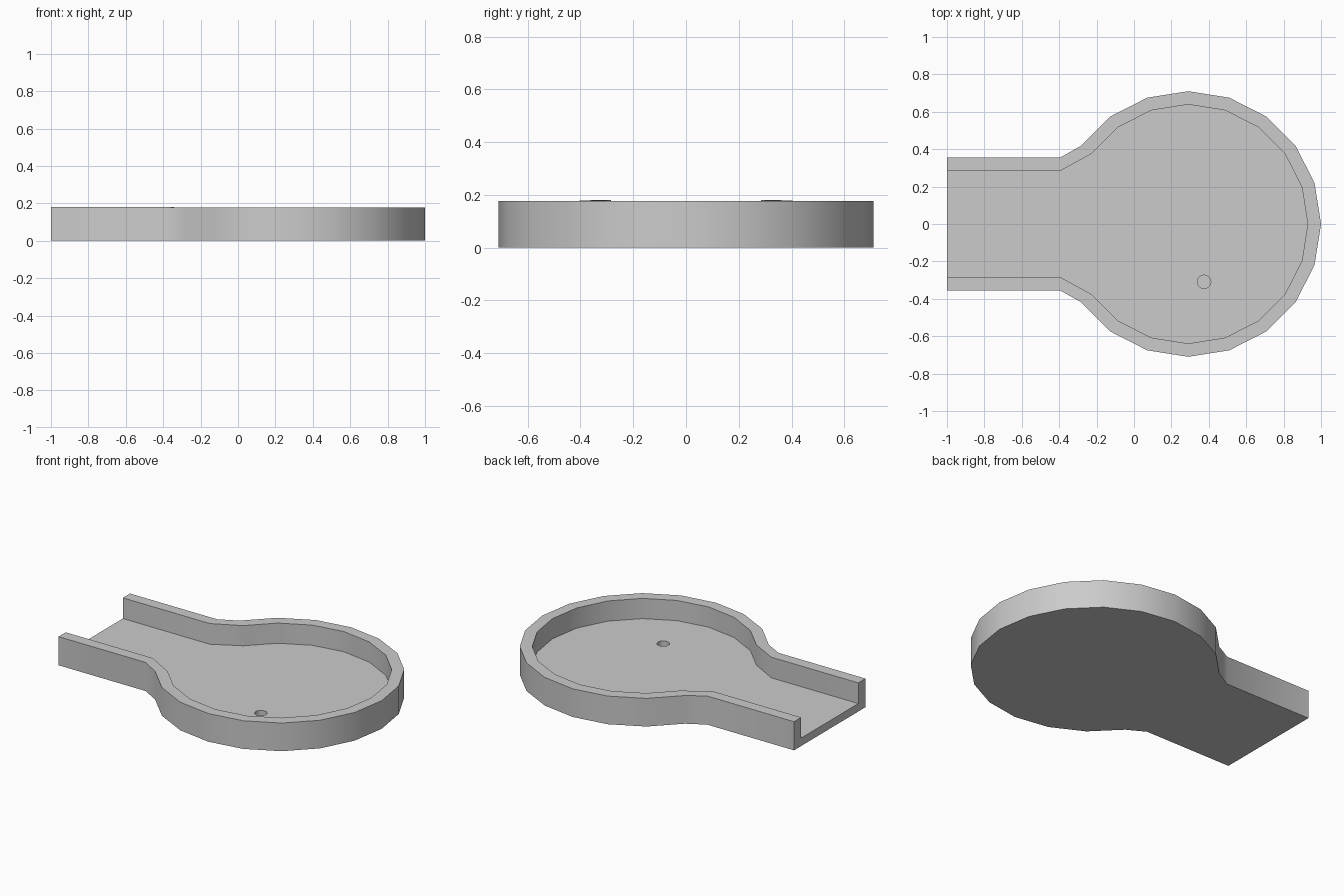
import bpy, bmesh, math

if "Cube" in bpy.data.objects:
    bpy.data.objects.remove(bpy.data.objects["Cube"])

CX = 0.29          # centre of the round basin
RIM_Z, CHANNEL_Z, FLOOR_Z = 0.177, 0.18, 0.05


def outline(radius, half_width):
    """Open keyhole outline: channel, round the 20-sided basin, back along the channel."""
    pts = [(-1, -half_width, CHANNEL_Z), (-0.395, -half_width, CHANNEL_Z)]
    for i in range(-8, 9):
        a = math.radians(18 * i)
        pts.append((CX + radius * math.cos(a), radius * math.sin(a), RIM_Z))
    pts += [(-0.395, half_width, CHANNEL_Z), (-1, half_width, CHANNEL_Z)]
    return pts


outer, inner = outline(0.71, 0.355), outline(0.639, 0.284)

# Tray: floor, walls and open channel end as one solid
bm = bmesh.new()
bottom = [bm.verts.new((x, y, 0)) for x, y, z in outer]
out_top = [bm.verts.new(p) for p in outer]
in_top = [bm.verts.new(p) for p in inner]
floor = [bm.verts.new((x, y, FLOOR_Z)) for x, y, z in inner]
rows = [bottom, out_top, in_top, floor]
for a, b in zip(rows, rows[1:]):
    for i in range(len(a) - 1):
        bm.faces.new((a[i], a[i + 1], b[i + 1], b[i]))
bm.faces.new(bottom[::-1])
bm.faces.new(floor)
bm.faces.new([r[0] for r in rows] + [r[-1] for r in reversed(rows)])
bmesh.ops.recalc_face_normals(bm, faces=bm.faces)
mesh = bpy.data.meshes.new("tray")
bm.to_mesh(mesh)
bm.free()
tray = bpy.data.objects.new("tray", mesh)
bpy.context.collection.objects.link(tray)

# Small blind hole in the floor
bpy.ops.mesh.primitive_cylinder_add(vertices=16, radius=0.036, depth=0.1,
                                    location=(0.375, -0.309, 0.062))
cutter = bpy.context.object
cutter.name = "hole_cutter"
cutter.hide_render = True
mod = tray.modifiers.new("hole", 'BOOLEAN')
mod.operation = 'DIFFERENCE'
mod.solver = 'EXACT'
mod.object = cutter

bpy.ops.object.select_all(action='DESELECT')
tray.select_set(True)
bpy.context.view_layer.objects.active = tray
bpy.ops.object.modifier_apply(modifier=mod.name)
bpy.data.objects.remove(cutter)
bpy.ops.object.shade_smooth_by_angle(angle=math.radians(30))
